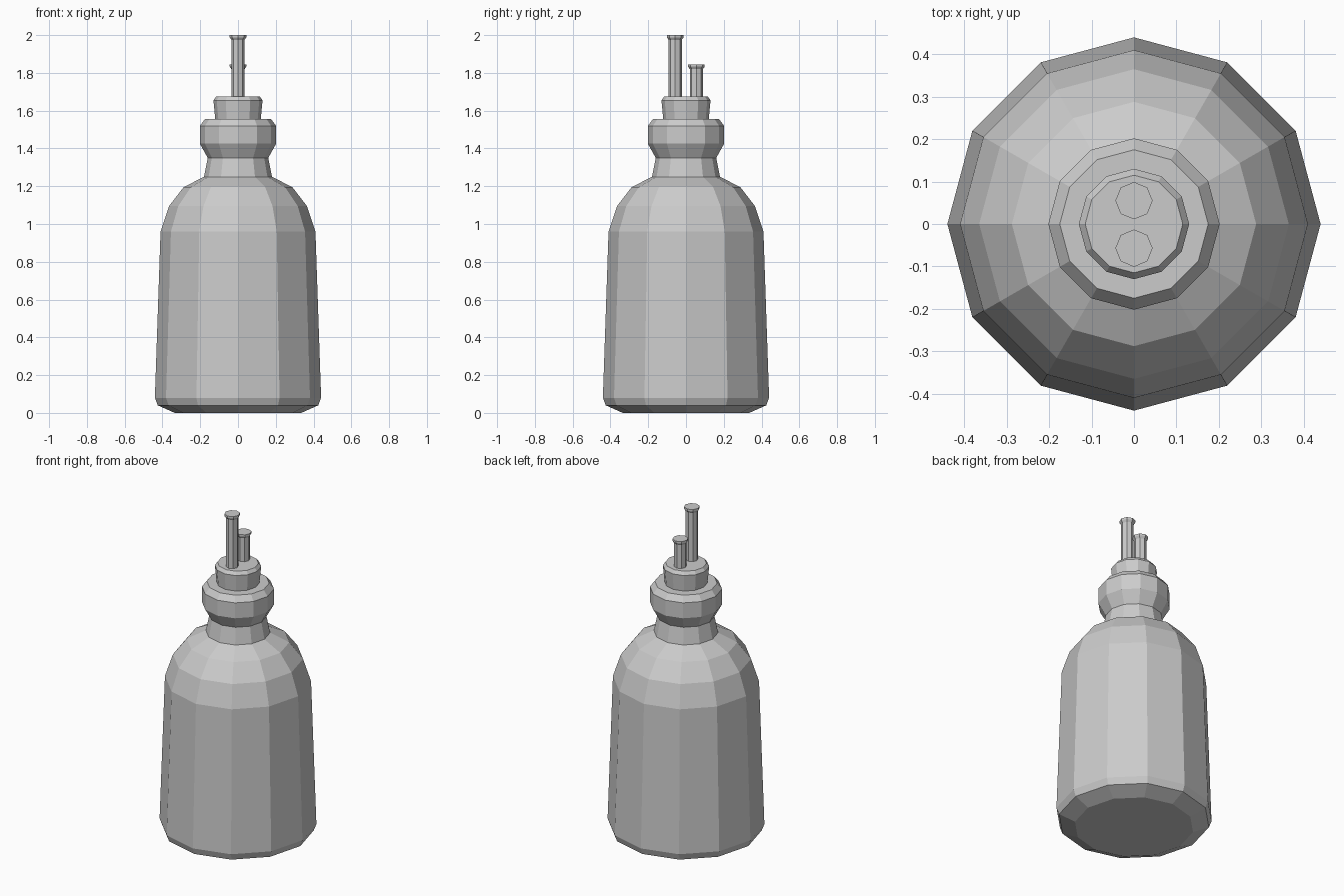
import bpy, bmesh
from math import cos, sin, tau

if "Cube" in bpy.data.objects:
    bpy.data.objects.remove(bpy.data.objects["Cube"])


def lathe(name, profile, sides, cy=0.0):
    """Closed flat-faced solid from (radius, height) rings about a vertical axis."""
    bm = bmesh.new()
    rings = [[bm.verts.new((r * cos(tau * i / sides), cy + r * sin(tau * i / sides), z))
              for i in range(sides)] for r, z in profile]
    for low, high in zip(rings, rings[1:]):
        for i in range(sides):
            j = (i + 1) % sides
            bm.faces.new((low[i], low[j], high[j], high[i]))
    bm.faces.new(rings[0][::-1])
    bm.faces.new(rings[-1])
    mesh = bpy.data.meshes.new(name)
    bm.to_mesh(mesh)
    bm.free()
    obj = bpy.data.objects.new(name, mesh)
    bpy.context.collection.objects.link(obj)
    return obj


# Bottle with tapered body, rounded shoulder, pinched neck and collar
lathe("bottle", [(0.335, 0), (0.425, 0.04), (0.44, 0.08), (0.41, 0.96),
                 (0.365, 1.095), (0.288, 1.195), (0.18, 1.25), (0.16, 1.35),
                 (0.202, 1.425), (0.202, 1.52), (0.175, 1.555)], 12)

# Stopper, widening slightly toward its bevelled top
lathe("stopper", [(0.12, 1.55), (0.13, 1.655), (0.115, 1.675)], 12)

# Tall pouring tube and short air tube with flared lips
for name, y, top in (("pour_tube", -0.057, 2.0), ("air_tube", 0.055, 1.845)):
    lathe(name, [(0.035, 1.67), (0.035, top - 0.025), (0.044, top - 0.012),
                 (0.044, top)], 8, y)
